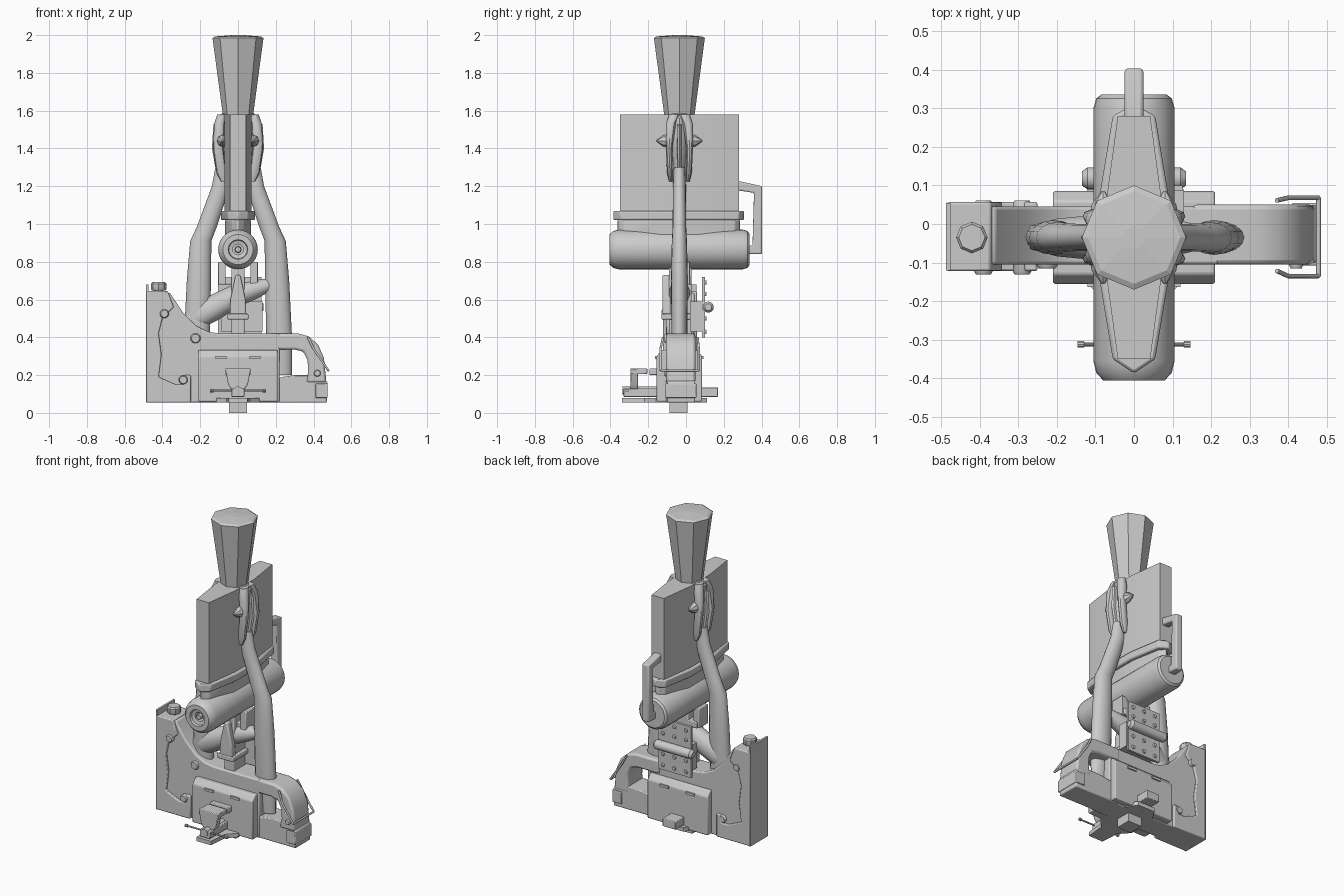
import bpy, bmesh, math
from mathutils import Vector, Matrix


def finish(name, bm, bevel=0.0, smooth=True):
    bmesh.ops.recalc_face_normals(bm, faces=bm.faces)
    me = bpy.data.meshes.new(name)
    bm.to_mesh(me)
    bm.free()
    ob = bpy.data.objects.new(name, me)
    bpy.context.collection.objects.link(ob)
    if bevel:
        m = ob.modifiers.new("bevel", 'BEVEL')
        m.width, m.segments, m.limit_method = bevel, 2, 'ANGLE'
    ob["smooth"] = smooth
    return ob


def rings(name, loops, bevel=0.0, smooth=True):
    """Skin a list of equal-length point loops and cap both ends."""
    bm = bmesh.new()
    vs = [[bm.verts.new(p) for p in lp] for lp in loops]
    n = len(vs[0])
    for a, b in zip(vs, vs[1:]):
        for i in range(n):
            bm.faces.new((a[i], a[(i + 1) % n], b[(i + 1) % n], b[i]))
    bm.faces.new(vs[0])
    bm.faces.new(vs[-1])
    return finish(name, bm, bevel, smooth)


def prism(name, pts, axis, lo, hi, bevel=0.0):
    """Extrude a profile: axis y takes (x,z), axis z takes (x,y), axis x takes (y,z)."""
    put = {'x': lambda p, t: (t, p[0], p[1]), 'y': lambda p, t: (p[0], t, p[1]),
           'z': lambda p, t: (p[0], p[1], t)}[axis]
    return rings(name, [[put(p, t) for p in pts] for t in (lo, hi)], bevel)


def box(name, x0, x1, y0, y1, z0, z1, bevel=0.0):
    return prism(name, [(x0, y0), (x1, y0), (x1, y1), (x0, y1)], 'z', z0, z1, bevel)


def lathe(name, prof, origin, axis, n=24, smooth=True):
    """Turn (radius, offset) steps about an axis."""
    o = Vector(origin)
    rot = Vector((0, 0, 1)).rotation_difference(Vector(axis)).to_matrix()
    loops = [[o + rot @ Vector((r * math.cos(2 * math.pi * i / n), r * math.sin(2 * math.pi * i / n), t))
              for i in range(n)] for r, t in prof]
    return rings(name, loops, 0, smooth)


def loft(name, secs, plane='xy', n=14):
    """Ellipse sections (x, y, z, half1, half2), ring lying in plane xy or zy."""
    loops = []
    for x, y, z, a, b in secs:
        lp = []
        for i in range(n):
            t = 2 * math.pi * i / n
            c, s = a * math.cos(t), b * math.sin(t)
            lp.append((x + c, y + s, z) if plane == 'xy' else (x, y + s, z + c))
        loops.append(lp)
    return rings(name, loops)


def bar(name, pts, r):
    cu = bpy.data.curves.new(name, 'CURVE')
    cu.dimensions, cu.bevel_depth, cu.bevel_resolution, cu.use_fill_caps = '3D', r, 2, True
    sp = cu.splines.new('POLY')
    sp.points.add(len(pts) - 1)
    for p, q in zip(sp.points, pts):
        p.co = (*q, 1)
    ob = bpy.data.objects.new(name, cu)
    bpy.context.collection.objects.link(ob)


C = -0.035  # depth centre of the tool stack

# Flared octagonal top with slight dome
lathe("flared_top", [(.078, 1.56), (.135, 1.985), (.12, 1.993), (.03, 2.0)], (0, C, 0), (0, 0, 1), 8, False)

# Tall blade panel, stepped band and neck
prism("blade_panel", [(-.042, -.35), (.042, -.35), (.072, -.13), (.072, .06), (.042, .28),
                      (-.042, .28), (-.072, .06), (-.072, -.13)], 'z', 1.02, 1.58)


def band(name, g, z0, z1):
    half = [(0, -.387 + g), (.055 - g, -.35 + g), (.09 - g, -.14), (.09 - g, .07), (.055 - g, .28 - g), (0, .31 - g)]
    prism(name, half + [(-x, y) for x, y in half[-2:0:-1]], 'z', z0, z1, .008)


band("blade_band", 0, 1.02, 1.07)
band("blade_neck", .022, .9, 1.025)

# Horizontal barrel with hollow front socket
lathe("barrel", [(.028, -.30), (.028, -.385), (.048, -.39), (.052, -.405), (.08, -.405), (.098, -.385),
                 (.105, -.355), (.105, .30), (.098, .325), (.085, .335), (.03, .335)], (0, 0, .865), (0, 1, 0), 28)
lathe("socket_pin", [(.015, -.39), (.018, -.3)], (0, 0, .865), (0, 1, 0), 12)

# Back grip of the barrel
prism("back_grip", [(.26, 1.225), (.29, 1.225), (.403, 1.2), (.403, .84), (.33, .84), (.33, .885),
                    (.352, .885), (.36, 1.165), (.26, 1.18)], 'x', -.024, .024, .008)

# Plier head with curved cheeks and pointed studs
loft("plier_head", [(0, C, 1.585, .085, .06), (0, C, 1.56, .112, .065), (0, C, 1.4, .122, .05),
                    (0, C, 1.24, .095, .035)], n=20)
for s in (-1, 1):
    side = "right" if s > 0 else "left"
    for d in (-1, 1):
        loft(f"{side}_cheek", [(s * .085, C + d * .025, 1.58, .025, .03), (s * .098, C + d * .045, 1.53, .028, .028),
                               (s * .105, C + d * .055, 1.4, .028, .018), (s * .088, C + d * .05, 1.27, .026, .016),
                               (s * .075, C + d * .046, 1.225, .015, .009)], n=10)
        lathe(f"{side}_stud", [(.034, .05), (.03, .085), (.004, .12)], (s * .08, C, 1.44), (0, d, 0), 8)
    loft(f"{side}_cheek_rib", [(s * .1, C, 1.53, .03, .012), (s * .11, C, 1.4, .028, .014), (s * .095, C, 1.27, .02, .01)], n=8)
    # Plier handle, bent at the knee
    loft(f"{side}_handle", [(s * .08, C, 1.3, .04, .03), (s * .09, C, 1.2, .048, .034), (s * .165, C, .985, .053, .036),
                            (s * .197, C, .91, .056, .04), (s * .207, C, .7, .064, .045),
                            (s * .218, C, .4, .068, .042), (s * .225, C, .2, .06, .03)], n=16)

# Curved horn crossing the centre
loft("curved_horn", [(-.27, C, .49, .06, .03), (-.2, C, .52, .075, .05), (-.1, C, .57, .075, .06),
                     (0, C, .625, .065, .06), (.1, C, .655, .05, .05), (.18, C, .68, .032, .03),
                     (.238, C, .698, .01, .01)], 'zy')

# Central post, collar and front spike
box("centre_post", -.035, .035, -.09, .03, .3, .8, .006)
box("post_bracket", -.095, .095, -.06, .03, .68, .72, .005)
for s in (-1, 1):
    box("bracket_lug", s * .085 - .02, s * .085 + .02, -.07, .02, .68, .8, .004)
box("post_collar", -.055, .055, -.13, .05, .495, .525, .005)
prism("front_spike", [(-.045, .5), (.045, .5), (.04, .6), (.012, .73), (-.012, .73), (-.04, .6)], 'y', -.125, -.08, .008)

# Hinge at the back with barrel, knuckle pin and rivets
box("hinge_upper_leaf", -.105, .125, .085, .1, .575, .72)
box("hinge_lower_leaf", -.105, .125, .085, .1, .4, .545)
lathe("hinge_barrel", [(.018, -.135), (.029, -.12), (.029, .12), (.018, .135)], (0, .118, .56), (1, 0, 0), 16)
box("hinge_spacer", -.09, .13, .02, .09, .43, .59)
for x in (-.07, .01, .09):
    for z in (.43, .5, .63, .69):
        lathe("hinge_rivet", [(.013, .098), (.01, .108)], (x, 0, z), (0, 1, 0), 10)

# Staple gun body, head and handle arch
prism("gun_body", [(-.47, .055), (.22, .055), (.22, .42), (-.1, .42), (-.16, .43), (-.22, .46),
                   (-.29, .53), (-.36, .635), (-.47, .635)], 'y', -.105, .045, .008)
prism("gun_head", [(-.485, .055), (-.25, .055), (-.25, .2), (-.285, .2), (-.285, .15), (-.33, .15),
                   (-.42, .19), (-.405, .31), (-.42, .42), (-.4, .5), (-.34, .56), (-.372, .645), (-.485, .645)],
      'y', -.122, .057, .006)
box("gun_nose_plate", -.487, -.475, -.12, .055, .055, .68)
prism("gun_arch", [(.15, .42), (.32, .42), (.375, .405), (.425, .36), (.455, .29), (.468, .16), (.36, .16), (.372, .22),
                   (.368, .28), (.345, .325), (.3, .335), (.15, .335)], 'y', -.105, .05, .012)
prism("gun_foot", [(.15, .055), (.47, .055), (.474, .16), (.44, .2), (.3, .2), (.2, .185), (.15, .185)], 'y', -.1, .048, .006)
box("foot_cap", .41, .475, -.108, .055, .08, .155, .004)
lathe("tension_stem", [(.024, .62), (.024, .66)], (-.42, C, 0), (0, 0, 1), 12)
lathe("tension_knob", [(.036, .648), (.041, .655), (.041, .683), (.034, .692)], (-.42, C, 0), (0, 0, 1), 8)
for x, z, r, t in [(-.225, .395, .027, .08), (-.39, .525, .024, .096), (-.29, .175, .024, .096), (.42, .21, .018, .08)]:
    lathe("gun_bolt", [(r * .8, -t), (r, -t + .008), (r, t - .008), (r * .8, t)], (x, C, z), (0, 1, 0), 14)

# Wire latch over the handle end
for y in (-.135, .068):
    bar("wire_latch_arm", [(.37, y * .9, .4), (.4, y, .34), (.478, y, .225)], .006)
bar("wire_latch_end", [(.478, -.135, .225), (.478, .068, .225)], .006)

# Magazine block around the middle of the gun
prism("magazine_block", [(-.155, .06), (.085, .06), (.085, .3), (.06, .332), (-.13, .332), (-.155, .3)],
      'x', -.21, .21, .006)
for x in (-.09, .09):
    for y in (-.157, .087):
        box("magazine_clip", x - .03, x + .03, y - .006, y + .006, .285, .3)

# Vise underneath and at the front
prism("vise_base", [(-.05, -.34), (.05, -.34), (.06, -.22), (.115, -.16), (.115, .02), (.06, .11),
                    (-.06, .11), (-.115, .02), (-.115, -.16), (-.06, -.22)], 'z', .055, .08)
box("vise_foot", -.048, .048, -.088, .008, 0, .06)
box("vise_slide", -.035, .035, -.33, -.1, .085, .13, .004)
box("vise_rear_block", -.045, .045, .06, .17, .085, .135, .004)
prism("vise_jaw", [(-.068, .235), (.068, .235), (.052, .15), (.035, .125), (-.035, .125), (-.052, .15)],
      'y', -.295, -.255, .004)
box("vise_jaw_top", -.065, .065, -.295, -.205, .205, .235, .004)
box("vise_fixed_jaw", -.065, .065, -.193, -.14, .2, .235, .004)
lathe("vise_screw", [(.022, -.335), (.022, -.15)], (0, 0, .118), (0, 1, 0), 14)
lathe("vise_tommy_bar", [(.009, -.147), (.009, -.13), (.005, -.128), (.005, .128), (.009, .13), (.009, .147)],
      (0, -.312, .118), (1, 0, 0), 10)

# Smooth shading with sharp edges kept
bpy.ops.object.select_all(action='DESELECT')
for ob in bpy.context.scene.objects:
    if ob.type == 'MESH' and ob["smooth"]:
        ob.select_set(True)
        bpy.context.view_layer.objects.active = ob
bpy.ops.object.shade_smooth_by_angle(angle=math.radians(35))
